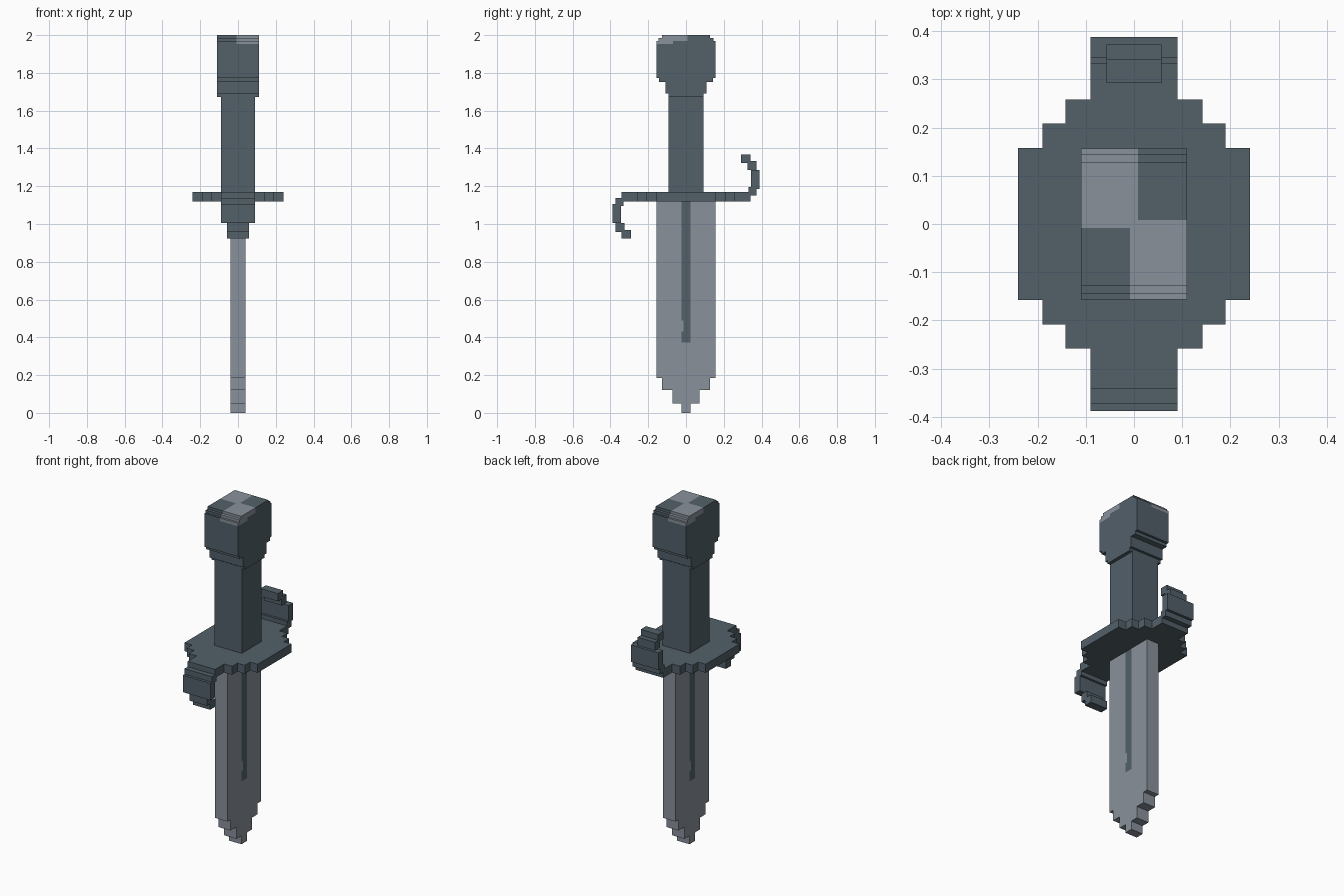
import bpy, bmesh

if "Cube" in bpy.data.objects:
    bpy.data.objects.remove(bpy.data.objects["Cube"])


def material(name, rgb):
    m = bpy.data.materials.new(name)
    m.diffuse_color = (*rgb, 1)
    m.use_nodes = True
    m.node_tree.nodes["Principled BSDF"].inputs["Base Color"].default_value = m.diffuse_color
    return m


DARK = material("dark steel", (0.085, 0.117, 0.141))
LIGHT = material("light steel", (0.25, 0.285, 0.325))


def extrude_profile(points, to_3d, low, high):
    """Closed 2D outline extruded between two depths; to_3d maps (a, b, depth)."""
    bm = bmesh.new()
    base = bm.faces.new([bm.verts.new(to_3d(a, b, low)) for a, b in points])
    shift = [h - l for h, l in zip(to_3d(0, 0, high), to_3d(0, 0, low))]
    new = bmesh.ops.extrude_face_region(bm, geom=[base], use_keep_orig=True)["geom"]
    bmesh.ops.translate(bm, vec=shift,
                        verts=[v for v in new if isinstance(v, bmesh.types.BMVert)])
    bmesh.ops.recalc_face_normals(bm, faces=bm.faces[:])
    return bm


def side(a, b, d):      # outline in y, z; depth along x
    return (d, a, b)


def plan(a, b, d):      # outline in x, y; depth along z
    return (a, b, d)


def cut(bm, axis, values):
    for v in values:
        co, no = [0, 0, 0], [0, 0, 0]
        co[axis], no[axis] = v, 1
        bmesh.ops.bisect_plane(bm, geom=bm.verts[:] + bm.edges[:] + bm.faces[:],
                               dist=1e-5, plane_co=co, plane_no=no)


def paint(bm, rule):
    for f in bm.faces:
        f.normal_update()
        f.material_index = int(rule(f.calc_center_median(), f.normal))


def finish(name, bm, mats=(DARK,)):
    bmesh.ops.recalc_face_normals(bm, faces=bm.faces[:])
    mesh = bpy.data.meshes.new(name)
    bm.to_mesh(mesh)
    bm.free()
    for m in mats:
        mesh.materials.append(m)
    bpy.context.collection.objects.link(bpy.data.objects.new(name, mesh))


def stepped(steps):
    """Symmetric stepped outline from (half width, start, end) rows."""
    right = [p for w, s, e in steps for p in ((w, s), (w, e))]
    return right + [(-a, b) for a, b in reversed(right)]


# Blade with a painted groove on both flats
blade_steps = [(0.025, 0, 0.05), (0.072, 0.05, 0.12),
               (0.127, 0.12, 0.185), (0.157, 0.185, 1.13)]
bm = extrude_profile(stepped(blade_steps), side, -0.04, 0.04)
cut(bm, 2, [0.05, 0.12, 0.185, 0.372, 0.43, 0.49])
cut(bm, 1, [-0.025, -0.012, 0.012, 0.025])


def groove(c, n):
    if abs(n.x) < 0.9 or c.z < 0.372 or abs(c.y) > 0.025:
        return False
    notch = 0.43 < c.z < 0.49 and c.y * n.x < -0.012
    return not notch


paint(bm, groove)
finish("blade", bm, (LIGHT, DARK))

# Stepped oval guard plate
quarter = [(0.24, 0.158), (0.19, 0.158), (0.19, 0.208), (0.142, 0.208),
           (0.142, 0.258), (0.09, 0.258), (0.09, 0.342)]
half = [(x, -y) for x, y in reversed(quarter)] + quarter
outline = half + [(-x, -y) for x, y in half]
finish("guard_plate", extrude_profile(outline, plan, 1.12, 1.17))

# Curled guard ends: one up, one down
curl = [(0.332, 1.152), (0.372, 1.152), (0.372, 1.185), (0.388, 1.185),
        (0.388, 1.285), (0.345, 1.285), (0.345, 1.195), (0.332, 1.195)]
tip = [(0.325, 1.285), (0.372, 1.285), (0.372, 1.333), (0.342, 1.333),
       (0.342, 1.368), (0.292, 1.368), (0.292, 1.322), (0.325, 1.322)]
for label, flip in (("upper", False), ("lower", True)):
    for part, points, w in (("curl", curl, 0.09), ("curl_tip", tip, 0.057)):
        if flip:
            points = [(-y, 2.29 - z) for y, z in points]
        finish(f"{label}_{part}", extrude_profile(points, side, -w, w))

# Grip
grip = stepped([(0.093, 1.165, 1.68)])
finish("grip", extrude_profile(grip, side, -0.09, 0.09))

# Stepped pommel with light patches on opposite top corners
pommel_steps = [(0.092, 1.672, 1.69), (0.108, 1.69, 1.753), (0.142, 1.753, 1.772),
                (0.157, 1.772, 1.97), (0.145, 1.97, 1.985), (0.127, 1.985, 2.0)]
bm = extrude_profile(stepped(pommel_steps), side, -0.11, 0.11)
cut(bm, 2, [s for _, s, _ in pommel_steps[1:]] + [1.952])
cut(bm, 0, [-0.008, 0.008])
cut(bm, 1, [-0.07, -0.008, 0.008, 0.07])


def patch(c, n):
    corner = (c.x < 0.008 and c.y > -0.008) or (c.x > -0.008 and c.y < 0.008)
    opposite = c.x * c.y <= 1e-6 or (abs(c.x) < 0.008 or abs(c.y) < 0.008)
    limit = 1.952 if abs(c.y) > 0.07 else 1.97
    return corner and opposite and c.z > limit and n.z > -0.5


paint(bm, patch)
finish("pommel", bm, (DARK, LIGHT))
